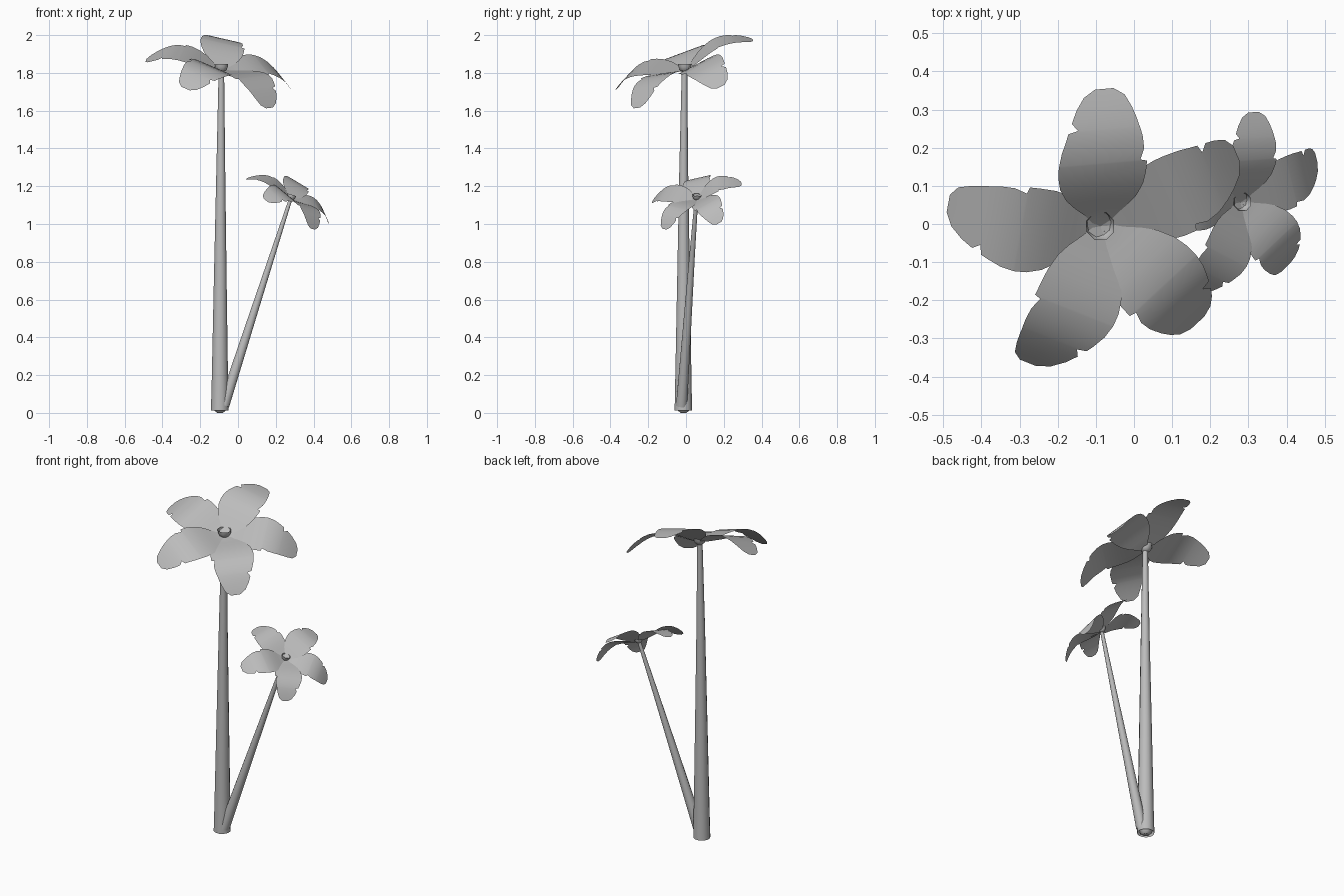
import bpy, bmesh, math
from mathutils import Vector, Matrix

if "Cube" in bpy.data.objects:
    bpy.data.objects.remove(bpy.data.objects["Cube"])

grey = bpy.data.materials.new("plain_grey")
grey.diffuse_color = (0.5, 0.5, 0.5, 1)
grey.use_nodes = True
grey.node_tree.nodes["Principled BSDF"].inputs["Base Color"].default_value = grey.diffuse_color


def finish(name, bm, matrix):
    mesh = bpy.data.meshes.new(name)
    bm.to_mesh(mesh)
    bm.free()
    mesh.materials.append(grey)
    for p in mesh.polygons:
        p.use_smooth = True
    ob = bpy.data.objects.new(name, mesh)
    bpy.context.collection.objects.link(ob)
    ob.matrix_world = matrix
    bpy.context.view_layer.objects.active = ob
    ob.select_set(True)
    bpy.ops.object.shade_smooth_by_angle(angle=math.radians(50))
    ob.select_set(False)
    return ob


def lathe(bm, rings, sides):
    """Stack of rings (x, y, z, radius) skinned into an open tube."""
    prev = None
    for x, y, z, r in rings:
        ring = [bm.verts.new((x + r * math.cos(2 * math.pi * (i + .5) / sides),
                              y + r * math.sin(2 * math.pi * (i + .5) / sides), z))
                for i in range(sides)]
        if prev:
            for i in range(sides):
                j = (i + 1) % sides
                bm.faces.new((prev[i], prev[j], ring[j], ring[i]))
        prev = ring
    return prev


# Leaf outline: distance along the leaf, left edge, right edge (notched)
OUTLINE = [(0, .012, -.012), (.04, .044, -.042), (.07, .076, -.068), (.10, .102, -.088),
           (.14, .122, -.102), (.18, .13, -.107), (.212, .13, -.108), (.217, .129, -.09),
           (.25, .123, -.1), (.285, .11, -.097), (.305, .102, -.092), (.311, .076, -.09),
           (.33, .091, -.085), (.36, .076, -.074), (.39, .052, -.058), (.407, .02, -.03)]
# Leaf tips relative to the crown centre, and arch height
LEAVES = [((.005, .36, .16), .062), ((.355, .195, -.085), .078), ((.258, -.25, -.20), .078),
          ((-.185, -.36, -.10), .078), ((-.40, .055, .05), .075)]
CROWN_AXIS = Vector((.265, -.42, 1)).normalized()
CROWN = Vector((-.088, -.006, 1.815))


def add_leaf(bm, tip, arch):
    tip = Vector(tip)
    along = tip.normalized()
    left = CROWN_AXIS.cross(along).normalized()
    up = along.cross(left)
    k = tip.length / .407
    prev = None
    for u, a, b in OUTLINE:
        height = arch * math.sin(math.pi * (u / .407) ** 1.2)
        mid = CROWN + along * u * k + up * height
        row = [bm.verts.new(mid + left * v) for v in (a, (a + b) / 2, b)]
        if prev:
            for i in (0, 1):
                bm.faces.new((prev[i], prev[i + 1], row[i + 1], row[i]))
        prev = row


def palm(prefix, matrix):
    # tapered trunk
    bm = bmesh.new()
    lathe(bm, [(-.097, -.014, .012, .048), (-.096, -.014, .15, .045),
               (-.094, -.013, .7, .035), (-.091, -.012, 1.3, .024),
               (-.088, -.008, 1.815, .015)], 12)
    finish(prefix + "_trunk", bm, matrix)
    # small root plug under the trunk
    bm = bmesh.new()
    end = lathe(bm, [(-.095, -.013, .03, .04), (-.095, -.013, .01, .03),
                     (-.095, -.013, 0, .016)], 8)
    bm.faces.new(end[::-1])
    finish(prefix + "_root", bm, matrix)
    # leaves
    bm = bmesh.new()
    for tip, arch in LEAVES:
        add_leaf(bm, tip, arch)
    finish(prefix + "_leaves", bm, matrix)
    # open cup-shaped bud
    bm = bmesh.new()
    lathe(bm, [(CROWN.x, CROWN.y, 1.848 - .048 * math.sin(a),
                .038 * math.cos(a) + .001)
               for a in (1.5, 1.1, .75, .37, 0)], 8)
    finish(prefix + "_bud", bm, matrix)


palm("tall_palm", Matrix.Identity(4))

# smaller leaning copy growing out of the same foot
base, lean = Vector((-.075, -.02, .03)), Vector((.35, .075, 1.10))
turn = Vector((0, 0, 1)).rotation_difference(lean).to_matrix().to_4x4()
palm("small_palm", Matrix.Translation(base) @ turn @ Matrix.Scale(.64, 4)
     @ Matrix.Translation((.092, .008, 0)))
